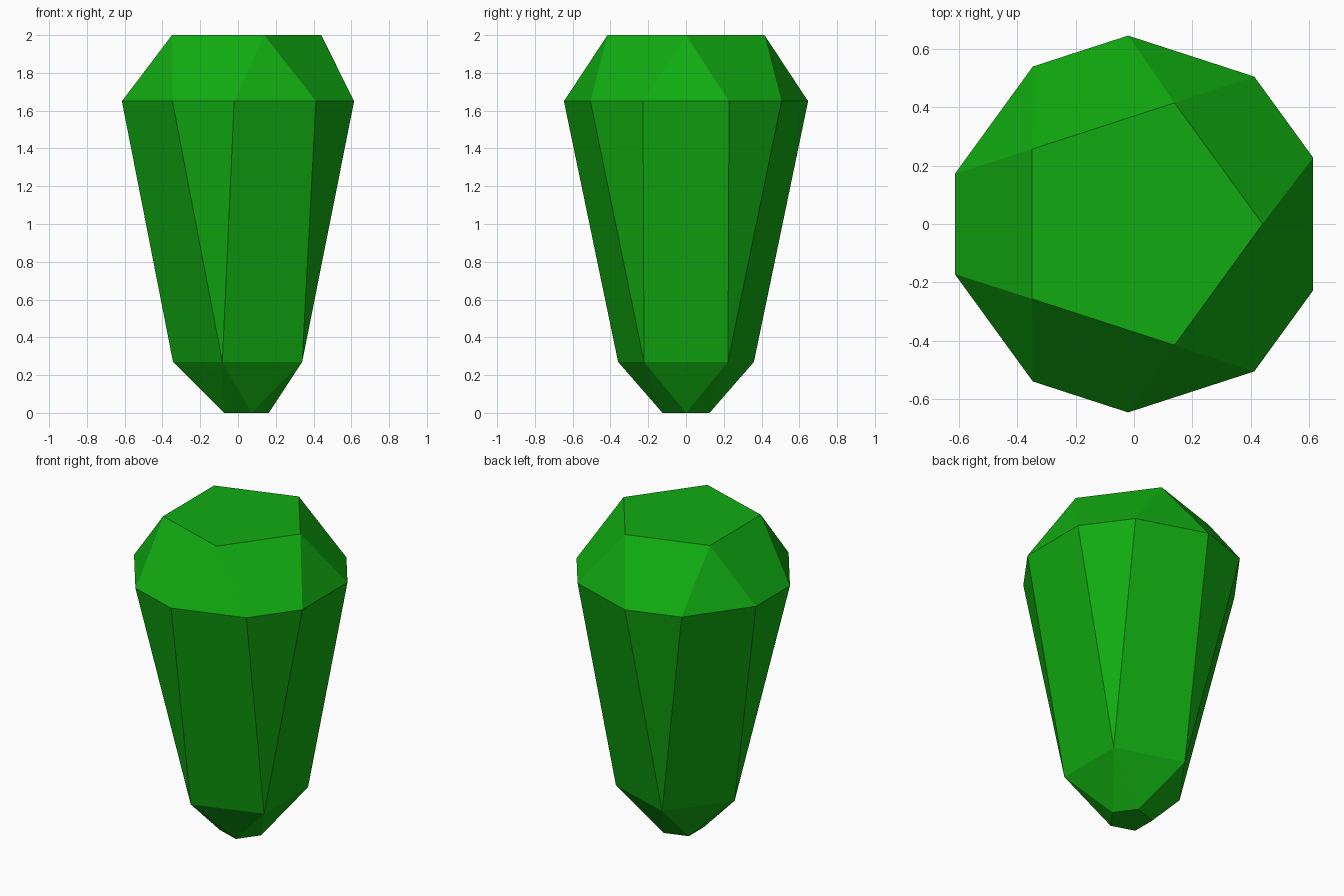
import bpy, bmesh, math

if "Cube" in bpy.data.objects:
    bpy.data.objects.remove(bpy.data.objects["Cube"])

green = bpy.data.materials.new("gem green")
green.diffuse_color = (0.0055, 0.41, 0.0055, 1)
green.use_nodes = True
green.node_tree.nodes["Principled BSDF"].inputs["Base Color"].default_value = green.diffuse_color

bm = bmesh.new()


def ring(radius, z, offset, angles):
    """Vertices on a circle, shifted along x."""
    return [bm.verts.new((offset + radius * math.cos(math.radians(a)),
                          radius * math.sin(math.radians(a)), z)) for a in angles]


steps = [72 * k for k in range(5)]

# Rings: table, girdle (alternating long and short edges), waist, foot
table = ring(0.437, 2.0, 0.004, steps)
girdle = ring(0.647, 1.65, 0.009, [a + s for a in steps for s in (-20.6, 20.6)])
waist = ring(0.378, 0.27, 0.034, [a + 36 for a in steps])
foot = ring(0.131, 0.0, 0.032, steps)

bm.faces.new(table)
bm.faces.new(foot[::-1])

# Facets repeat five times around the axis
for k in range(5):
    n = (k + 1) % 5
    g0, g1, g2 = girdle[2 * k], girdle[2 * k + 1], girdle[2 * n]
    w0, w1 = waist[k - 1], waist[k]
    for facet in ((table[k], g0, g1),                 # crown triangle
                  (table[k], g1, g2, table[n]),       # crown quad
                  (g0, w0, w1, g1),                   # long side panel
                  (g1, w1, g2),                       # long side sliver
                  (w0, foot[k], w1),                  # lower triangle
                  (w1, foot[k], foot[n])):            # foot triangle
        bm.faces.new(facet)
bmesh.ops.recalc_face_normals(bm, faces=bm.faces)

mesh = bpy.data.meshes.new("gem")
bm.to_mesh(mesh)
bm.free()
mesh.materials.append(green)
gem = bpy.data.objects.new("gem", mesh)
bpy.context.collection.objects.link(gem)
